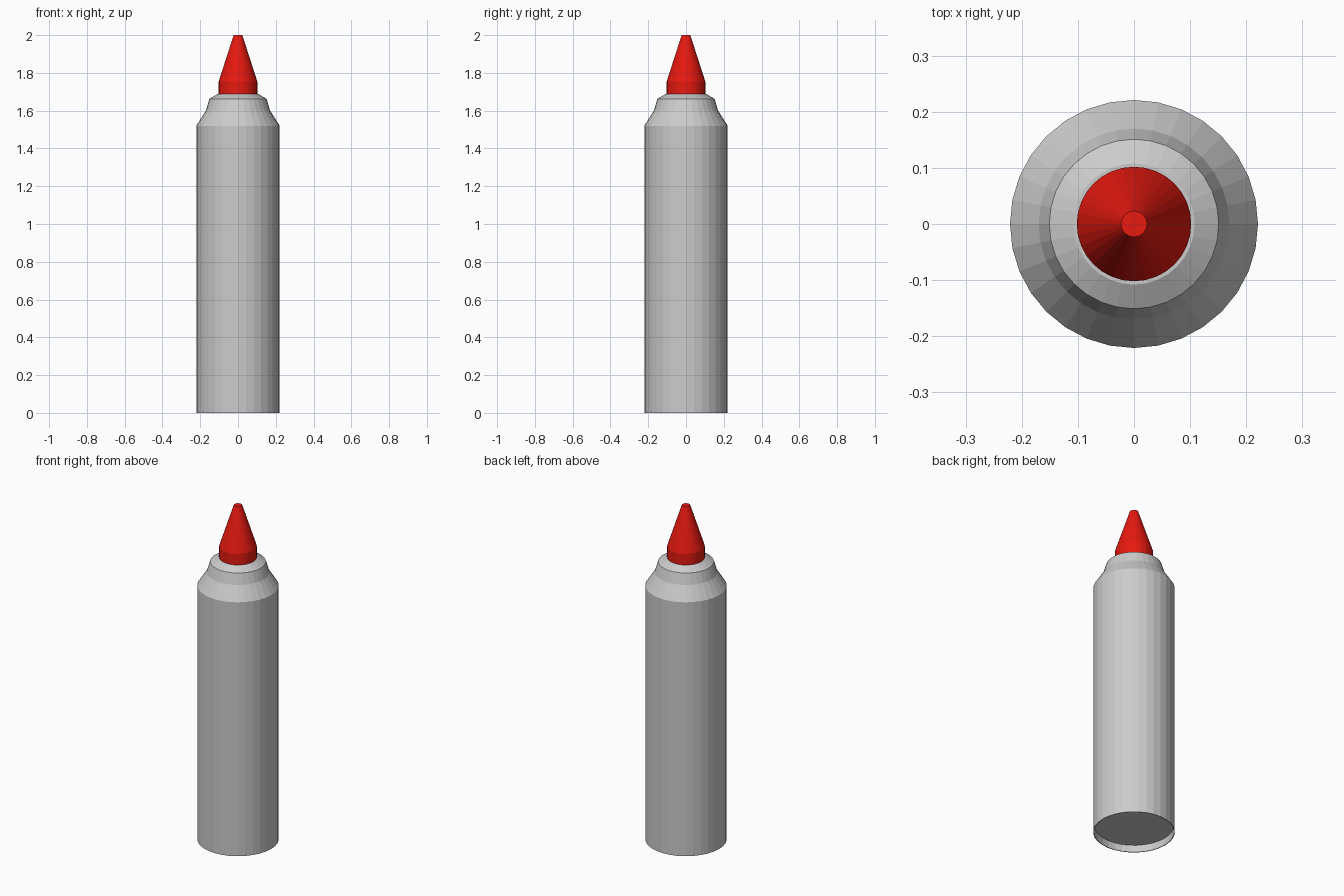
import bpy, bmesh
from math import cos, sin, tau

if "Cube" in bpy.data.objects:
    bpy.data.objects.remove(bpy.data.objects["Cube"])

SIDES = 32


def lathe(name, profile):
    """Revolve (radius, z) points around z, capping both ends, flat shaded."""
    bm = bmesh.new()
    rings = [[bm.verts.new((r * cos(tau * i / SIDES), r * sin(tau * i / SIDES), z))
              for i in range(SIDES)] for r, z in profile]
    for low, high in zip(rings, rings[1:]):
        for i in range(SIDES):
            j = (i + 1) % SIDES
            bm.faces.new((low[i], low[j], high[j], high[i]))
    bm.faces.new(rings[0][::-1])
    bm.faces.new(rings[-1])
    bmesh.ops.recalc_face_normals(bm, faces=bm.faces)
    mesh = bpy.data.meshes.new(name)
    bm.to_mesh(mesh)
    bm.free()
    obj = bpy.data.objects.new(name, mesh)
    bpy.context.collection.objects.link(obj)
    return obj


# Bottle body: recessed base, straight wall, stepped shoulder, sloped collar
lathe("bottle_body", [
    (0.216, 0.042), (0.217, 0.0), (0.221, 0.0), (0.221, 1.52),
    (0.17, 1.60), (0.151, 1.663), (0.108, 1.688),
])

# Red nozzle: short cylinder tapering to a blunt tip
nozzle = lathe("nozzle", [(0.102, 1.688), (0.102, 1.755), (0.023, 2.0)])
red = bpy.data.materials.new("red_plastic")
red.diffuse_color = (0.8, 0.01, 0.005, 1)
red.use_nodes = True
red.node_tree.nodes["Principled BSDF"].inputs["Base Color"].default_value = red.diffuse_color
nozzle.data.materials.append(red)
